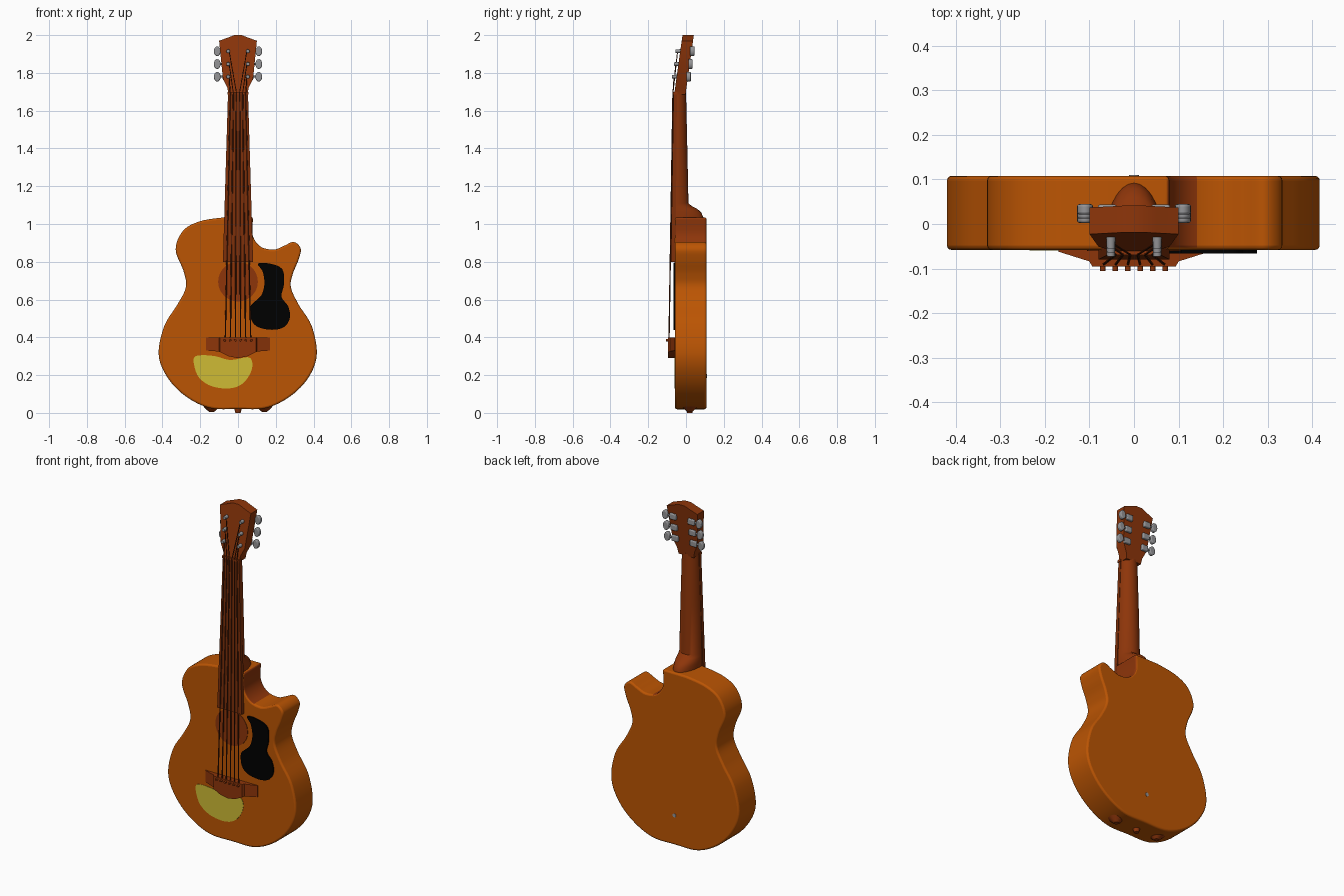
import bpy, bmesh, math
from mathutils import Vector, Matrix

cube = bpy.data.objects.get("Cube")
if cube:
    bpy.data.objects.remove(cube)


def material(name, r, g, b):
    m = bpy.data.materials.new(name)
    m.use_nodes = True
    m.diffuse_color = (r, g, b, 1)
    m.node_tree.nodes["Principled BSDF"].inputs["Base Color"].default_value = (r, g, b, 1)
    return m


ORANGE = material("orange wood", 0.5, 0.09, 0.001)
BROWN = material("red brown wood", 0.27, 0.036, 0.003)
DARK = material("dark fretboard wood", 0.21, 0.029, 0.003)
STRING = material("dark string", 0.09, 0.015, 0.003)
BLACK = material("black plastic", 0, 0, 0)
YELLOW = material("yellow patch", 0.62, 0.5, 0.035)
GREY = material("grey metal", 0.3, 0.3, 0.31)


def finish(name, bm, *mats, bevel=0):
    bmesh.ops.recalc_face_normals(bm, faces=bm.faces[:])
    me = bpy.data.meshes.new(name)
    bm.to_mesh(me)
    bm.free()
    ob = bpy.data.objects.new(name, me)
    bpy.context.collection.objects.link(ob)
    for m in mats:
        me.materials.append(m)
    bpy.ops.object.select_all(action="DESELECT")
    ob.select_set(True)
    bpy.context.view_layer.objects.active = ob
    bpy.ops.object.shade_smooth_by_angle(angle=math.radians(35))
    if bevel:
        mod = ob.modifiers.new("round edges", "BEVEL")
        mod.width, mod.segments = bevel, 3
        mod.limit_method, mod.angle_limit = "ANGLE", math.radians(50)
    return ob


def smooth_path(pts, closed=False, steps=6):
    """Catmull-Rom curve through the given points."""
    p = [Vector(q) for q in pts]
    n = len(p)
    get = (lambda i: p[i % n]) if closed else (lambda i: p[max(0, min(n - 1, i))])
    out = []
    for i in range(n if closed else n - 1):
        a, b, c, d = (get(i + k) for k in (-1, 0, 1, 2))
        for s in range(steps):
            t = s / steps
            out.append(0.5 * (2 * b + (c - a) * t + (2 * a - 5 * b + 4 * c - d) * t * t
                              + (3 * b - a - 3 * c + d) * t ** 3))
    return out if closed else out + [p[-1]]


def ellipse(x, z, rx, rz, sides):
    return [(x + rx * math.cos(math.tau * i / sides), z + rz * math.sin(math.tau * i / sides))
            for i in range(sides)]


def prism(outline, y0, y1):
    """Extrude an x-z outline along y."""
    bm = bmesh.new()
    f = bm.faces.new([bm.verts.new((x, y0, z)) for x, z in outline])
    ext = bmesh.ops.extrude_face_region(bm, geom=[f])
    moved = [v for v in ext["geom"] if isinstance(v, bmesh.types.BMVert)]
    bmesh.ops.translate(bm, verts=moved, vec=(0, y1 - y0, 0))
    bmesh.ops.recalc_face_normals(bm, faces=bm.faces[:])
    return bm


def loft(name, rings, mat):
    """Skin a row of matching cross-sections and cap the ends."""
    bm = bmesh.new()
    rows = [[bm.verts.new(p) for p in ring] for ring in rings]
    for a, b in zip(rows, rows[1:]):
        for i in range(len(a)):
            j = (i + 1) % len(a)
            bm.faces.new((a[i], a[j], b[j], b[i]))
    bm.faces.new(rows[0])
    bm.faces.new(rows[-1])
    return finish(name, bm, mat)


def rect(z, w, y0, y1):
    return [(-w, y0, z), (w, y0, z), (w, y1, z), (-w, y1, z)]


def rod(name, a, b, r1, r2, mat, sides=12):
    a, b = Vector(a), Vector(b)
    rot = (b - a).to_track_quat("Z", "Y").to_matrix().to_4x4()
    bm = bmesh.new()
    bmesh.ops.create_cone(bm, cap_ends=True, segments=sides, radius1=r1, radius2=r2,
                          depth=(b - a).length, matrix=Matrix.Translation((a + b) / 2) @ rot)
    return finish(name, bm, mat)


def box(name, centre, size, mat, bevel=0):
    bm = bmesh.new()
    bmesh.ops.create_cube(bm, size=1, matrix=Matrix.Translation(centre) @ Matrix.Diagonal((*size, 1)))
    return finish(name, bm, mat, bevel=bevel)


# Body with one cutaway; its inner wall is red brown
body_outline = smooth_path([
    (.08, 1.035), (.078, .94), (.12, .88), (.19, .865), (.245, .885), (.295, .905), (.332, .87),
    (.32, .81), (.29, .735), (.28, .665), (.32, .575), (.39, .46), (.417, .31), (.375, .19),
    (.28, .09), (.15, .026), (0, .021), (-.15, .026), (-.28, .09), (-.375, .19), (-.42, .31),
    (-.39, .46), (-.32, .575), (-.276, .665), (-.288, .75), (-.33, .865), (-.29, .965),
    (-.2, 1.015), (-.075, 1.035)])
bm = prism(body_outline, -.058, .108)
for f in bm.faces:
    c = f.calc_center_median()
    if abs(f.normal.y) < .5 and .05 < c.x < .14 and .86 < c.z < 1.03:
        f.material_index = 1
finish("body", bm, ORANGE, BROWN, bevel=.01)

# Thin plates on the body front
finish("sound_hole", prism(ellipse(0, .695, .105, .105, 48), -.0605, -.055), BROWN)
guard = smooth_path([
    (.105, .79), (.17, .79), (.235, .76), (.243, .68), (.23, .615), (.265, .565), (.275, .505),
    (.245, .455), (.18, .44), (.105, .455), (.07, .495), (.065, .56), (.09, .59), (.125, .625),
    (.14, .685), (.13, .75)], closed=True, steps=4)
finish("pickguard", prism(guard, -.066, -.057), BLACK)
patch = smooth_path([
    (-.235, .285), (-.2, .305), (-.12, .3), (-.04, .28), (.05, .295), (.075, .27), (.07, .22),
    (.035, .165), (-.015, .135), (-.085, .13), (-.16, .15), (-.215, .2)], closed=True, steps=4)
finish("yellow_patch", prism(patch, -.06, -.057), YELLOW)

# Bridge: thin wings rising to a thick flat middle
half = [(.17, .33, -.062), (.1, .325, -.084), (.094, .322, -.095), (.05, .3, -.095)]
spans = [(-x, z, y) for x, z, y in half] + [(0, .29, -.095)] + half[::-1]
loft("bridge", [[(x, -.055, z), (x, y, z), (x, y, .398), (x, -.055, .398)] for x, z, y in spans], BROWN)

# Neck with a rounded back swelling into the heel
neck = [(.98, .068, -.055, .15), (1.035, .068, -.055, .147), (1.06, .068, -.055, .136),
        (1.08, .068, -.055, .115), (1.095, .067, -.055, .085), (1.11, .067, -.055, .068),
        (1.4, .06, -.053, .06), (1.7, .05, -.05, .05)]
loft("neck", [[(w * math.cos(math.pi * i / 16), y + d * math.sin(math.pi * i / 16), z)
               for i in range(17)] for z, w, y, d in neck], BROWN)
loft("fretboard", [rect(.8, .08, -.08, -.055), rect(1.69, .053, -.066, -.048)], DARK)
box("nut", (0, -.058, 1.692), (.112, .024, .014), BROWN)


# Headstock leaning backwards
def head_front(z):
    return -.062 + .14 * (z - 1.69)


head = [(1.685, .05), (1.72, .056), (1.77, .08), (1.97, .1), (1.988, .05), (2.0, .02)]
loft("headstock", [rect(z, w, head_front(z), head_front(z) + .06) for z, w in head], BROWN)

# Tuners: post, gear case, shaft and oval button on both sides
heights = (1.78, 1.847, 1.915)
for side, label in ((1, "left"), (-1, "right")):
    for n, z in enumerate(heights):
        f = head_front(z)
        back = f + .06
        px = side * .052
        rod(f"{label}_tuner_post_{n}", (px, f + .01, z), (px, f - .024, z), .011, .009, GREY)
        box(f"{label}_gear_case_{n}", (side * .06, back + .004, z), (.042, .02, .034), GREY, bevel=.005)
        rod(f"{label}_tuner_shaft_{n}", (px, back + .004, z), (side * .1, back + .004, z), .005, .005, GREY)
        oval = ellipse(side * .11, z, .018, .026, 16)
        finish(f"{label}_tuner_button_{n}", prism(oval, back - .008, back + .015), GREY, bevel=.005)

# Strings run from the bridge over the nut to the posts, held by bridge pins
for i in range(6):
    k = i - 2.5
    side = 1 if k > 0 else -1
    z = heights[2 - int(abs(k))]
    foot, top = (k * .027, -.09, .385), (k * .0165, -.069, 1.695)
    rod(f"string_{i}", foot, top, .0034, .0034, STRING, 6)
    rod(f"string_end_{i}", top, (side * .047, head_front(z) - .014, z), .0025, .0025, STRING, 6)
    rod(f"bridge_pin_{i}", (k * .028, -.085, .385), (k * .028, -.106, .385), .007, .006, BROWN)

# Studs under the body and on its back
for name, x, r in (("left_foot", .14, .045), ("middle_foot", 0, .022), ("right_foot", -.14, .045)):
    rod(name, (x, .02, .034), (x, .02, 0 if x == 0 else .006), r, .014, BROWN, 16)
rod("back_stud", (0, .1, .195), (0, .11, .195), .012, .011, GREY)
